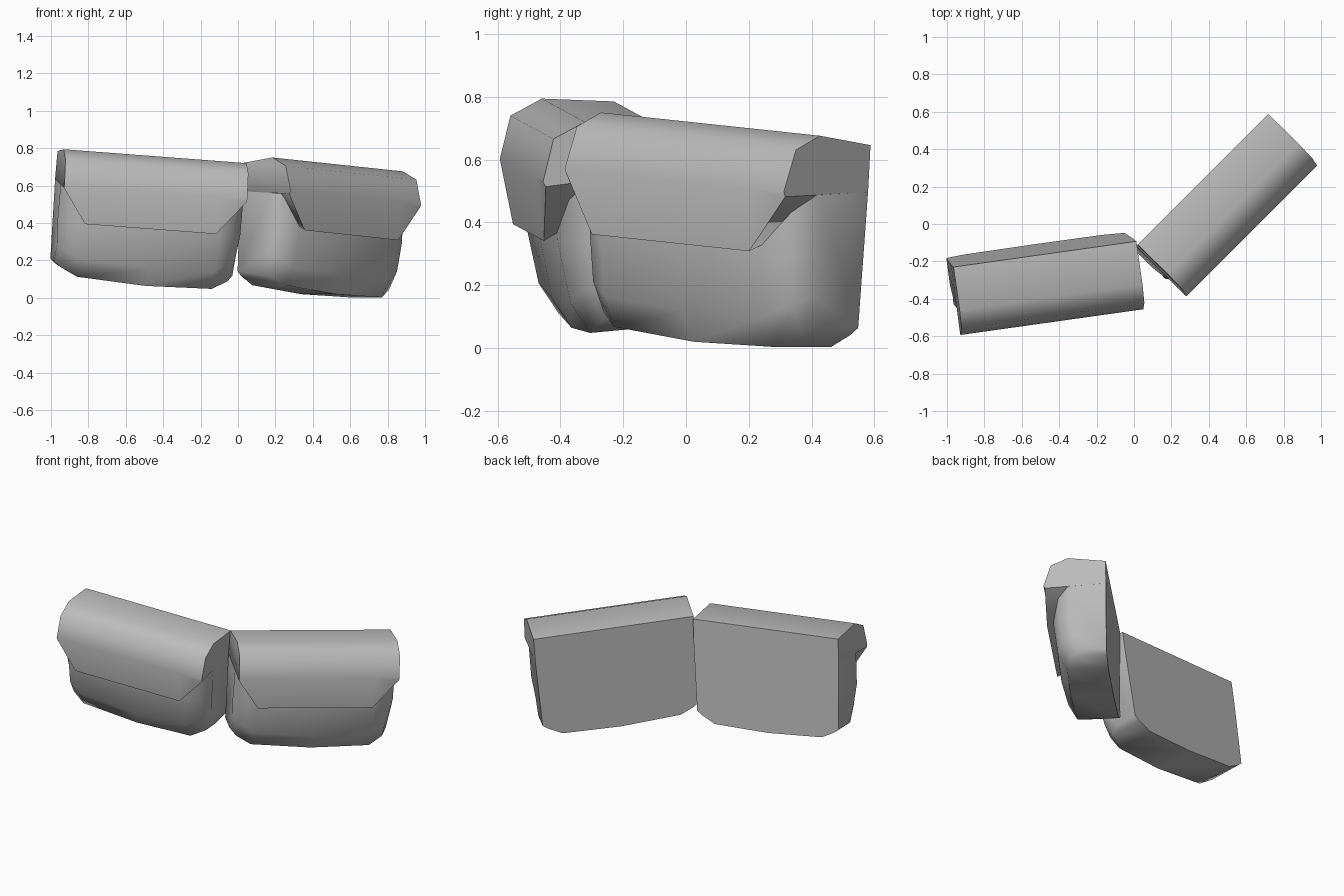
import bpy, bmesh, math
from mathutils import Matrix

if "Cube" in bpy.data.objects:
    bpy.data.objects.remove(bpy.data.objects["Cube"])

LENGTH = 0.99

grey = bpy.data.materials.new("plain_grey")
grey.diffuse_color = (0.5, 0.5, 0.5, 1)
grey.use_nodes = True
grey.node_tree.nodes["Principled BSDF"].inputs["Base Color"].default_value = grey.diffuse_color


def loft(name, rings, matrix):
    """Skin a list of equal-sized cross-sections and cap both ends."""
    bm = bmesh.new()
    loops = [[bm.verts.new(p) for p in ring] for ring in rings]
    n = len(loops[0])
    for a, b in zip(loops, loops[1:]):
        for i in range(n):
            j = (i + 1) % n
            bm.faces.new((a[i], a[j], b[j], b[i]))
    bm.faces.new(loops[0])
    bm.faces.new(loops[-1])
    bmesh.ops.recalc_face_normals(bm, faces=bm.faces)
    mesh = bpy.data.meshes.new(name)
    bm.to_mesh(mesh)
    bm.free()
    mesh.materials.append(grey)
    obj = bpy.data.objects.new(name, mesh)
    bpy.context.collection.objects.link(obj)
    obj.matrix_world = matrix
    bpy.ops.object.select_all(action='DESELECT')
    obj.select_set(True)
    bpy.context.view_layer.objects.active = obj
    bpy.ops.object.shade_smooth_by_angle(angle=math.radians(58))
    return obj


def body_ring(u, front, bottom):
    # back, belly and front of the pouch at one station along its length
    inward = 0.012 if u < 0.01 else (-0.012 if u > LENGTH - 0.01 else 0)
    section = [(0, -0.15), (0, bottom), (front - 0.08, bottom),
               (front - 0.025, bottom + 0.10), (front, -0.36), (front, -0.15)]
    return [(u + (inward if w < -0.4 else 0), -v, w) for v, w in section]


def flap_ring(u, lip):
    # folded cover: top, rounded shoulder, front and lower lip
    section = [(0, -0.15), (0, 0), (0.23, 0.03), (0.335, -0.015),
               (0.38, -0.15), (0.372, lip)]
    return [(u, -v, w) for v, w in section]


def pouch(side, location, yaw, roll):
    matrix = (Matrix.Translation(location)
              @ Matrix.Rotation(math.radians(yaw), 4, 'Z')
              @ Matrix.Rotation(math.radians(4.3), 4, 'Y')
              @ Matrix.Rotation(math.radians(roll), 4, 'X'))
    # body with rounded front corners and belly
    stations = [(0, 0.23, -0.58), (0.045, 0.295, -0.605), (0.13, 0.33, -0.645),
                (0.5, 0.34, -0.665), (0.86, 0.33, -0.655),
                (0.945, 0.295, -0.61), (LENGTH, 0.23, -0.585)]
    loft(side + "_pouch_body", [body_ring(*s) for s in stations], matrix)
    # flap with clipped lower corners
    lips = [(0, -0.165), (0.13, -0.35), (0.84, -0.35), (LENGTH, -0.165)]
    loft(side + "_pouch_flap", [flap_ring(*s) for s in lips], matrix)


pouch("left", (-0.965, -0.23, 0.785), 8, 5.2)
pouch("right", (0.02, -0.11, 0.72), 45, 0)
